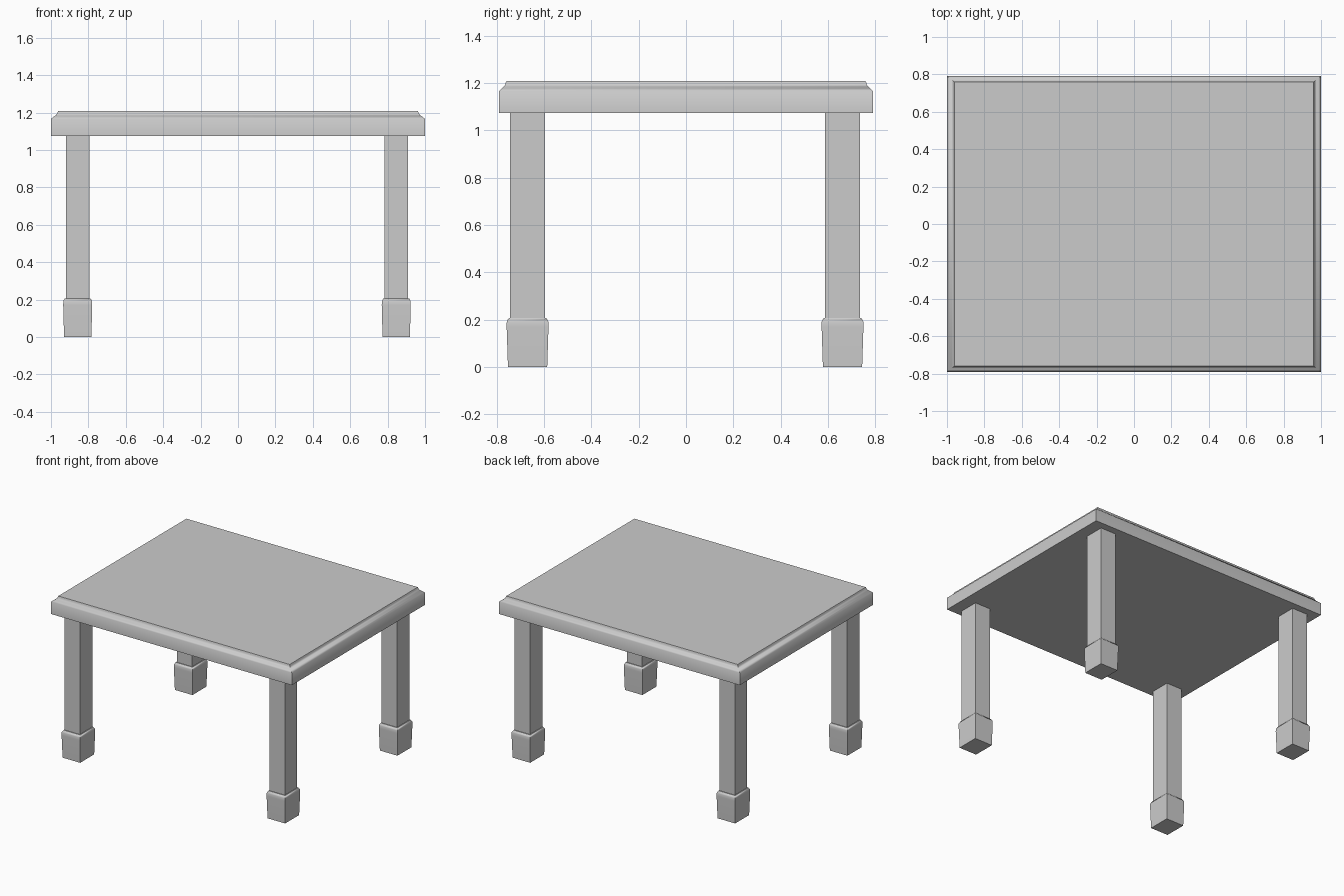
import bpy, bmesh, math

if "Cube" in bpy.data.objects:
    bpy.data.objects.remove(bpy.data.objects["Cube"])


def stack(name, cx, cy, rings, smooth=None):
    """Closed solid from stacked rectangles (half_x, half_y, z)."""
    bm = bmesh.new()
    loops = []
    for hx, hy, z in rings:
        loops.append([bm.verts.new((sx * hx, sy * hy, z))
                      for sx, sy in ((-1, -1), (1, -1), (1, 1), (-1, 1))])
    for a, b in zip(loops, loops[1:]):
        for i in range(4):
            j = (i + 1) % 4
            bm.faces.new((a[i], a[j], b[j], b[i]))
    bm.faces.new(loops[0][::-1])
    bm.faces.new(loops[-1])
    bmesh.ops.recalc_face_normals(bm, faces=bm.faces)
    mesh = bpy.data.meshes.new(name)
    bm.to_mesh(mesh)
    bm.free()
    ob = bpy.data.objects.new(name, mesh)
    ob.location = (cx, cy, 0)
    bpy.context.collection.objects.link(ob)
    if smooth:
        bpy.ops.object.select_all(action='DESELECT')
        ob.select_set(True)
        bpy.context.view_layer.objects.active = ob
        bpy.ops.object.shade_smooth_by_angle(angle=math.radians(smooth))
    return ob


# Tabletop with a moulded upper edge: (inset fraction, height)
edge = [(0, 1.074), (0, 1.166), (0.35, 1.177), (0.65, 1.185),
        (0.86, 1.194), (0.9, 1.2), (1.0, 1.208)]
stack("tabletop", 0, 0,
      [(1 - 0.039 * t, 0.79 - 0.03 * t, z) for t, z in edge], 55)

# Foot block: slight outward taper, rounded shoulder at the top
foot = [(0.073, 0.083, 0), (0.0775, 0.0885, 0.17), (0.077, 0.088, 0.191),
        (0.0735, 0.084, 0.199), (0.0705, 0.081, 0.201), (0.069, 0.079, 0.207)]

# Four square legs, each standing in a foot block
for side, x in (("left", -0.857), ("right", 0.846)):
    for end, y in (("front", -0.670), ("back", 0.662)):
        stack(f"{end}_{side}_leg", x, y,
              [(0.0635, 0.074, 0.2), (0.0635, 0.074, 1.08)])
        stack(f"{end}_{side}_foot", x, y, foot, 50)
